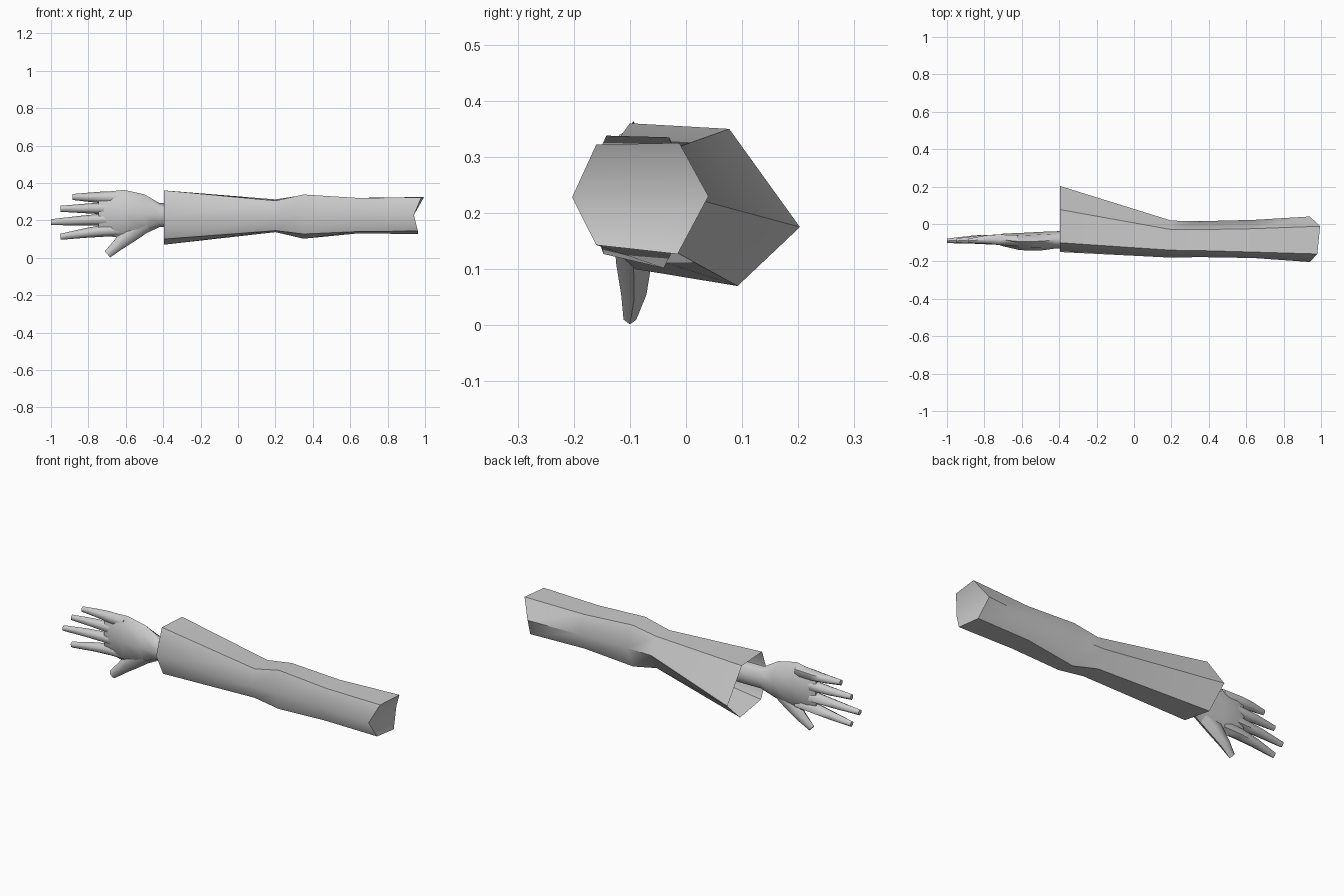
import bpy, bmesh, math
from mathutils import Vector

if "Cube" in bpy.data.objects:
    bpy.data.objects.remove(bpy.data.objects["Cube"])


def loft(name, rings, caps=(), angle=50):
    """Skin equal-sized rings; caps are (ring index, list of corner tuples or None)."""
    bm = bmesh.new()
    vs = [[bm.verts.new(p) for p in r] for r in rings]
    n = len(rings[0])
    for a, b in zip(vs, vs[1:]):
        for i in range(n):
            j = (i + 1) % n
            bm.faces.new((a[i], a[j], b[j], b[i]))
    for k, corner_sets in caps:
        for c in corner_sets or [range(n)]:
            bm.faces.new([vs[k][i] for i in c])
    bmesh.ops.recalc_face_normals(bm, faces=bm.faces)
    me = bpy.data.meshes.new(name)
    bm.to_mesh(me)
    bm.free()
    me.polygons.foreach_set("use_smooth", [True] * len(me.polygons))
    me.set_sharp_from_angle(angle=math.radians(angle))
    ob = bpy.data.objects.new(name, me)
    bpy.context.collection.objects.link(ob)
    return ob


def oval(x, y, z, ry, rz, n=8):
    return [(x, y + ry * math.sin(2 * math.pi * i / n),
             z + rz * math.cos(2 * math.pi * i / n)) for i in range(n)]


def hexagon(x, pts):
    return [(x, y, z) for y, z in pts]


# Sleeve: six-sided tube, flared cuff, folded shoulder cap
cuff = hexagon(-0.395, [(-.10, .36), (.077, .35), (.203, .175),
                        (.092, .07), (-.09, .10), (-.15, .22)])
below_elbow = hexagon(0.20, [(-.14, .305), (-.03, .312), (.018, .225),
                             (-.03, .137), (-.14, .145), (-.18, .225)])
elbow = hexagon(0.35, [(-.142, .338), (-.03, .335), (.015, .225),
                       (-.04, .102), (-.147, .127), (-.177, .225)])
upper = hexagon(0.64, [(-.15, .32), (-.025, .318), (.022, .225),
                       (-.025, .13), (-.15, .14), (-.182, .225)])
shoulder = [(.98, -.16, .322), (.995, -.012, .325), (.94, .04, .23),
            (.962, -.015, .127), (.962, -.16, .143), (.94, -.203, .228)]
loft("sleeve", [cuff, below_elbow, elbow, upper, shoulder],
     [(4, [(5, 0, 1, 2), (2, 3, 4, 5)])])

# Palm and wrist, running up inside the cuff
loft("palm", [oval(*r) for r in [
    (-.15, -.08, .228, .048, .062),
    (-.42, -.085, .228, .046, .064),
    (-.50, -.092, .233, .050, .106),
    (-.61, -.094, .233, .046, .130),
    (-.70, -.085, .235, .034, .118),
    (-.745, -.085, .235, .020, .108)]], [(0, None), (5, None)], 60)


def digit(name, path):
    """Six-sided tapered finger along (x, y, z, half thickness, half width)."""
    pts = [Vector(p[:3]) for p in path]
    rings = []
    for i, p in enumerate(path):
        d = pts[min(i + 1, len(pts) - 1)] - pts[max(i - 1, 0)]
        d.y = 0
        d.normalize()
        side = Vector((-d.z, 0, d.x))
        rings.append([pts[i] + side * p[4] * math.cos(a) + Vector((0, p[3] * math.sin(a), 0))
                      for a in (math.pi / 3 * k for k in range(6))])
    loft(name, rings, [(0, None), (len(path) - 1, None)], 60)


# Four fingers: base height, knuckle and tip positions
for name, zb, tip_x, tip_z in [("index_finger", .150, -.95, .112),
                               ("middle_finger", .207, -1.0, .190),
                               ("ring_finger", .265, -.95, .262),
                               ("little_finger", .322, -.885, .325)]:
    mx, mz = -.70 * .5 + tip_x * .5, zb * .5 + tip_z * .5
    digit(name, [(-.62, -.09, zb, .034, .034), (-.72, -.084, zb * .85 + tip_z * .15, .032, .032),
                 (mx, -.083, mz, .026, .025), (tip_x, -.090, tip_z, .014, .016)])

# Thumb
digit("thumb", [(-.50, -.095, .19, .040, .055), (-.58, -.093, .125, .036, .046),
                (-.645, -.093, .066, .026, .031), (-.698, -.100, .018, .013, .022)])
